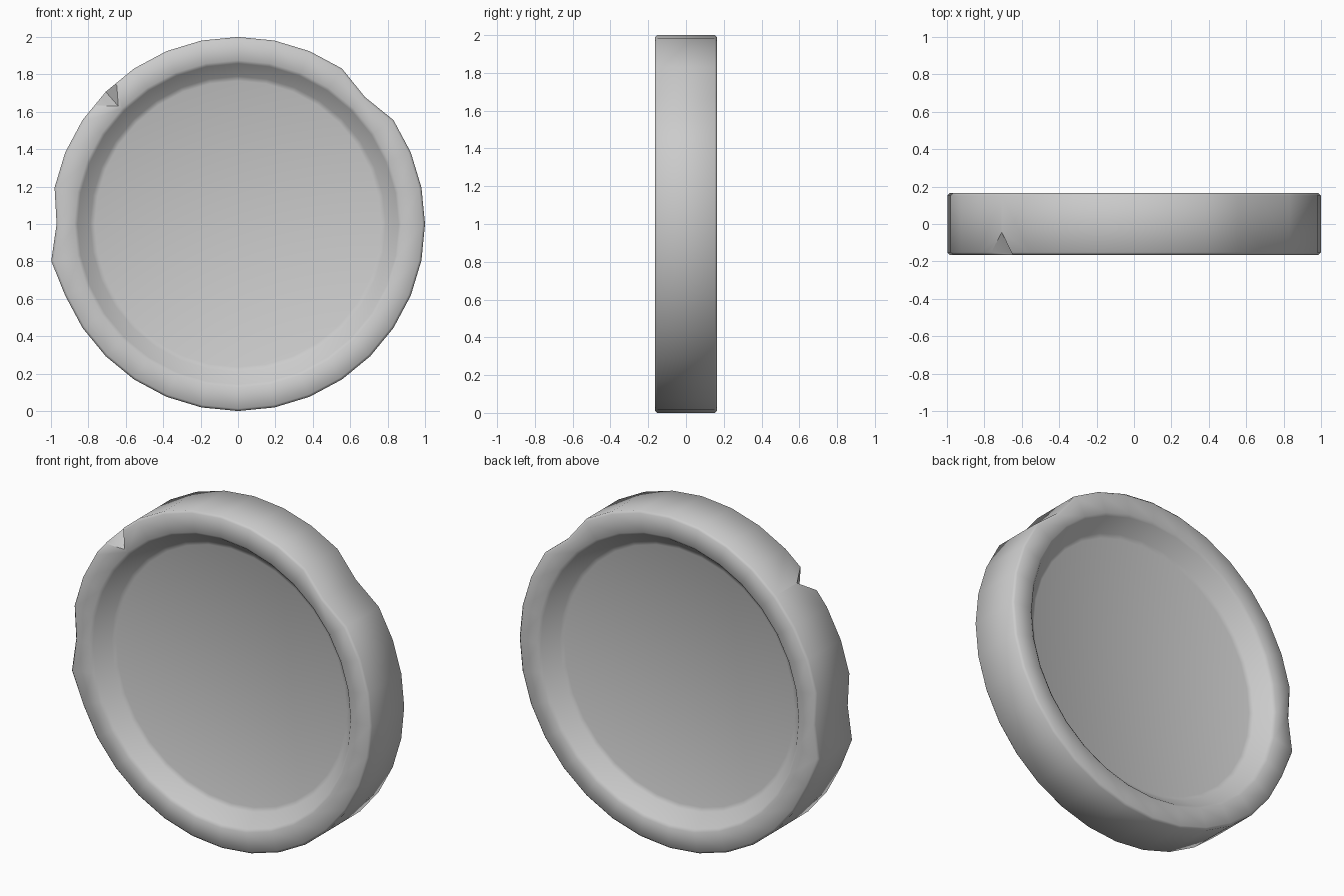
import bpy, bmesh, math
from mathutils import Vector

if "Cube" in bpy.data.objects:
    bpy.data.objects.remove(bpy.data.objects["Cube"])

SIDES = 32
# half profile from recess floor to outer rim: (radius, distance from mid plane)
HALF = [(0.765, 0.062), (0.79, 0.072), (0.858, 0.153), (0.875, 0.165),
        (0.987, 0.165), (1.0, 0.152)]
PROFILE = [(r, -d) for r, d in HALF] + [(r, d) for r, d in reversed(HALF)]
# worn spots in the rim: side index -> radius change
DENTS = {4: -0.04, 16: -0.03, 17: 0.018}


def new_object(name, bm):
    bmesh.ops.recalc_face_normals(bm, faces=bm.faces[:])
    mesh = bpy.data.meshes.new(name)
    bm.to_mesh(mesh)
    bm.free()
    ob = bpy.data.objects.new(name, mesh)
    bpy.context.collection.objects.link(ob)
    return ob


# round plate with a raised rim on both sides
bm = bmesh.new()
rings = []
for r, y in PROFILE:
    ring = []
    for i in range(SIDES):
        a = math.tau * i / SIDES
        rr = r + (DENTS.get(i, 0) if r > 0.95 else 0)
        ring.append(bm.verts.new((rr * math.cos(a), y, 1 + rr * math.sin(a))))
    rings.append(ring)
for lo, hi in zip(rings, rings[1:]):
    for i in range(SIDES):
        j = (i + 1) % SIDES
        bm.faces.new((lo[i], lo[j], hi[j], hi[i]))
bm.faces.new(rings[0])
bm.faces.new(rings[-1])
plate = new_object("rimmed_disc", bm)

# wedge that chips the front edge at the upper left
inner = Vector((-0.64, -0.165, 1.63))
left = Vector((-0.77, -0.165, 1.63)) - inner
top = Vector((-0.65, -0.165, 1.77)) - inner
valley = Vector((-0.71, -0.04, 1.71)) - inner
start = inner - 0.1 * valley
bm = bmesh.new()
for p in (start, start + 3 * left, start + 3 * top, start + 3 * valley):
    bm.verts.new(p)
bmesh.ops.convex_hull(bm, input=bm.verts[:])
cutter = new_object("chip_cutter", bm)
cutter.hide_render = True
cutter.hide_set(True)

# cut the chip, then smooth the shading
mod = plate.modifiers.new("chip", 'BOOLEAN')
mod.operation = 'DIFFERENCE'
mod.solver = 'EXACT'
mod.object = cutter
bpy.context.view_layer.objects.active = plate
plate.select_set(True)
bpy.ops.object.modifier_apply(modifier=mod.name)
bpy.data.objects.remove(cutter)
bpy.ops.object.shade_smooth_by_angle(angle=math.radians(46))
